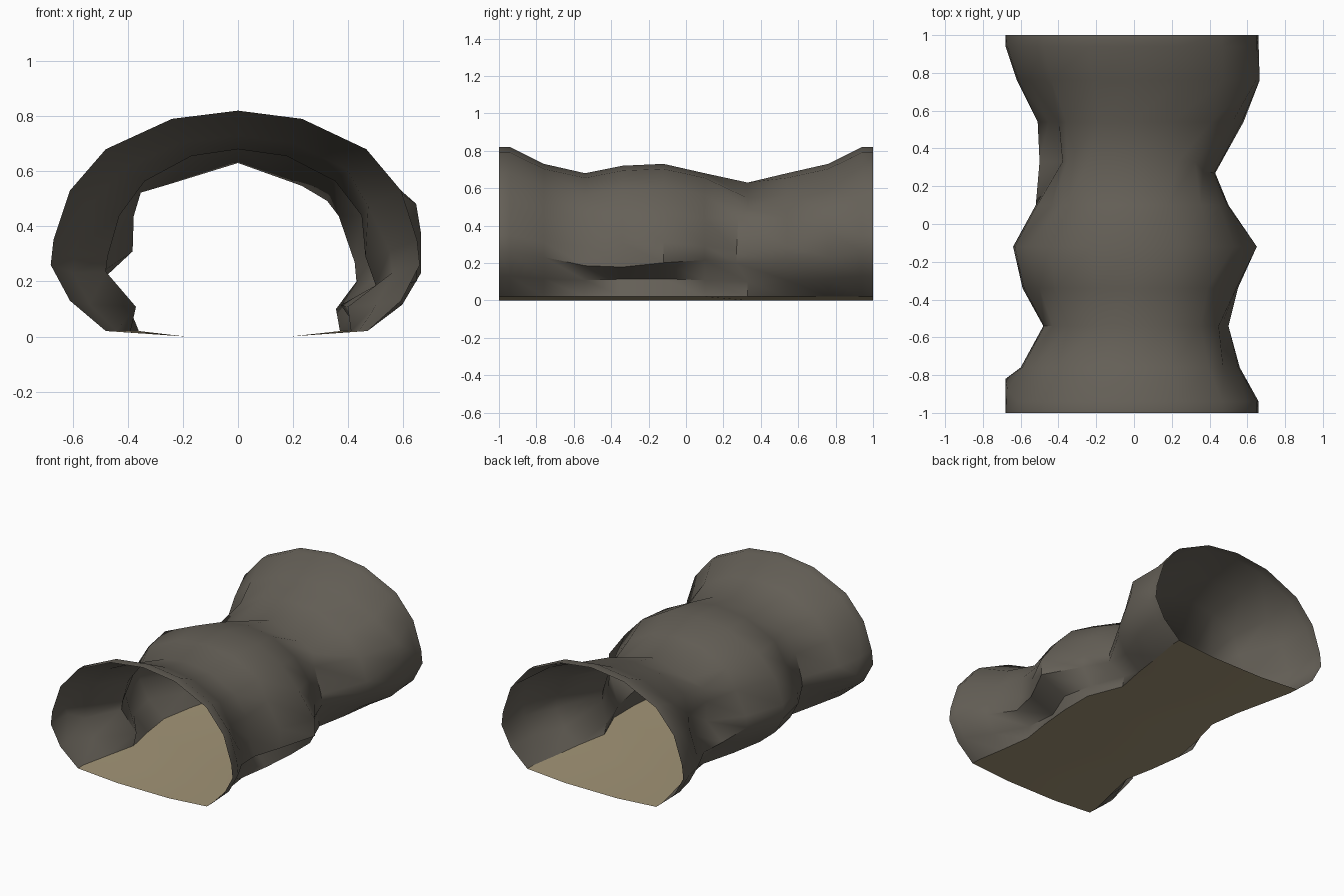
import bpy
import math

default_cube = bpy.data.objects.get("Cube")
if default_cube:
    bpy.data.objects.remove(default_cube, do_unlink=True)


def make_material(name, colour):
    material = bpy.data.materials.new(name)
    material.use_nodes = True
    material.diffuse_color = (*colour, 1)
    shader = material.node_tree.nodes["Principled BSDF"]
    shader.inputs["Base Color"].default_value = (*colour, 1)
    shader.inputs["Roughness"].default_value = 0.9
    return material


def loft(name, sections, material):
    """Skin a list of equally long open cross-sections with quads."""
    count = len(sections[0])
    verts = [point for section in sections for point in section]
    faces = []
    for ring in range(len(sections) - 1):
        for i in range(count - 1):
            a = ring * count + i
            faces.append((a, a + count, a + count + 1, a + 1))
    mesh = bpy.data.meshes.new(name)
    mesh.from_pydata(verts, [], faces)
    mesh.materials.append(material)
    obj = bpy.data.objects.new(name, mesh)
    bpy.context.collection.objects.link(obj)
    bpy.ops.object.select_all(action="DESELECT")
    obj.select_set(True)
    bpy.context.view_layer.objects.active = obj
    bpy.ops.object.shade_smooth_by_angle(angle=math.radians(50))
    return obj


rock = make_material("grey rock", (0.13, 0.117, 0.096))
sand = make_material("sand", (0.36, 0.296, 0.182))

# Mouth outline, from the -x foot over the crown, mirrored to the +x foot
half = [(-.48, .02), (-.61, .13), (-.68, .26), (-.67, .35),
        (-.61, .53), (-.48, .68), (-.24, .79)]
outline = half + [(0, .82)] + [(-x, z) for x, z in reversed(half)]
last = len(outline) - 1

# Stations: y, -x half width, +x half width, crown height, -x foot, +x foot
mouth = (.68, .66, .82, .48, .47)
stations = [
    (-1, *mouth),
    (-.94, *mouth),
    (-.76, .60, .56, .73, .44, .44),
    (-.54, .48, .50, .68, .39, .41),
    (-.34, .59, .55, .72, .43, .44),
    (-.12, .64, .66, .73, .46, .46),
    (.10, .52, .50, .68, .42, .46),
    (.33, .50, .43, .63, .36, .37),
    (.54, .51, .58, .68, .39, .41),
    (.76, .62, .665, .73, .44, .44),
    (.94, *mouth),
    (1, *mouth),
]

# Dents, by station: {outline point: (sideways, lengthways, vertical) shift}
dents = {
    1: {2: (0, .12, 0), 3: (0, .06, 0)},
    2: {10: (-.03, 0, 0)},
    3: {1: (.06, 0, 0), 2: (0, 0, .02), 11: (-.03, 0, 0),
        12: (0, 0, -.03), 13: (-.05, 0, 0)},
    4: {4: (.03, 0, 0), 10: (-.04, 0, 0), 12: (0, 0, -.05),
        13: (-.12, 0, 0)},
    5: {9: (-.06, 0, 0), 10: (-.06, 0, 0), 12: (-.01, 0, -.03),
        13: (-.13, 0, 0)},
    6: {4: (.03, 0, 0), 13: (-.02, 0, 0)},
    7: {1: (.06, 0, -.01), 3: (.11, 0, .04), 4: (.07, 0, .03),
        6: (-.06, 0, -.05), 8: (.08, 0, -.06), 9: (.02, 0, -.03),
        10: (-.02, -.05, .03), 11: (0, -.06, 0), 12: (0, -.06, 0),
        13: (-.03, 0, 0)},
    8: {3: (.05, 0, .02), 4: (.06, 0, 0)},
    9: {10: (.05, 0, .01), 11: (.01, 0, .06)},
}

wall_sections, floor_sections = [], []
for s, (y, left, right, crown, left_foot, right_foot) in enumerate(stations):
    section = []
    for i, (px, pz) in enumerate(outline):
        dx, dy, dz = dents.get(s, {}).get(i, (0, 0, 0))
        x = px * (left if px < 0 else right) / mouth[0] + dx
        z = pz * crown / mouth[2] + dz
        if i == 0:
            x, z = -left_foot, pz
        elif i == last:
            x, z = right_foot, pz
        section.append((x, y + dy, z))
    wall_sections.append(section)
    # Floor is a shallow dish running foot to foot
    floor_sections.append([section[last], (.19, y, 0), (-.19, y, 0), section[0]])

loft("tunnel_wall", wall_sections, rock)
loft("tunnel_floor", floor_sections, sand)
